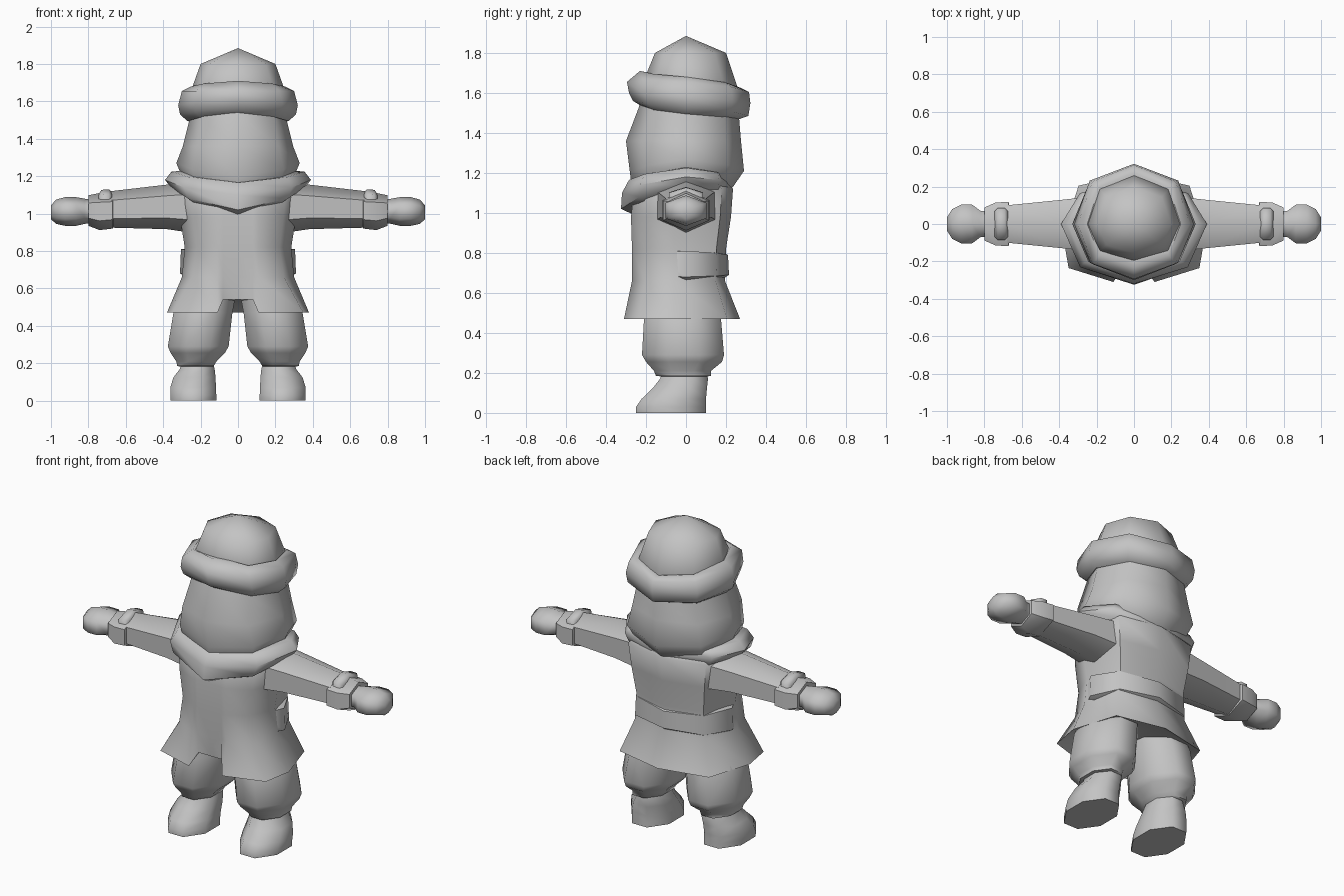
import bpy, bmesh, math

cube = bpy.data.objects.get("Cube")
if cube:
    bpy.data.objects.remove(cube, do_unlink=True)

GREY = (0.55, 0.55, 0.55, 1)
mat = bpy.data.materials.new("plain grey")
mat.use_nodes = True
mat.diffuse_color = GREY
bsdf = mat.node_tree.nodes["Principled BSDF"]
bsdf.inputs["Base Color"].default_value = GREY
bsdf.inputs["Roughness"].default_value = 0.8


def loft(name, rings, mirror=False, angle=55):
    """Skin a list of point rings, close both ends."""
    bm = bmesh.new()
    loops = [[bm.verts.new(p) for p in ring] for ring in rings]
    n = len(loops[0])
    for a, b in zip(loops, loops[1:]):
        for i in range(n):
            j = (i + 1) % n
            bm.faces.new((a[i], a[j], b[j], b[i]))
    bm.faces.new(loops[0])
    bm.faces.new(loops[-1])
    bmesh.ops.remove_doubles(bm, verts=bm.verts, dist=0.0005)
    bmesh.ops.triangulate(bm, faces=[f for f in bm.faces if len(f.verts) > 4])
    bmesh.ops.recalc_face_normals(bm, faces=bm.faces)
    mesh = bpy.data.meshes.new(name)
    bm.to_mesh(mesh)
    bm.free()
    mesh.materials.append(mat)
    ob = bpy.data.objects.new(name, mesh)
    bpy.context.collection.objects.link(ob)
    bpy.ops.object.select_all(action='DESELECT')
    ob.select_set(True)
    bpy.context.view_layer.objects.active = ob
    bpy.ops.object.shade_smooth_by_angle(angle=math.radians(angle))
    if mirror:
        ob.modifiers.new("Mirror", 'MIRROR')
    return ob


def symmetric(half):
    """Complete a half outline whose first and last points lie on x = 0."""
    return half + [(-x, y, z) for x, y, z in half[-2:0:-1]]


def octagon(w, f, b, zf, zs=None, zb=None):
    """Eight-sided ring: half width, front y, back y, heights at front/side/back."""
    zs = zf if zs is None else zs
    zb = zf if zb is None else zb
    return symmetric([(0, f, zf), (.74 * w, .72 * f, (zf + zs) / 2), (w, 0, zs),
                      (.74 * w, .72 * b, (zs + zb) / 2), (0, b, zb)])


def coat_ring(z, w, f, b, d=.78, notch=0, inset=0):
    """Coat outline; the centre front can be raised and set in for the slit."""
    return symmetric([(0, f + inset, z + notch), (.08, f + inset, z + notch), (.11, f, z),
                      (d * w, .76 * f, z), (w, -.06, z), (.78 * w, .76 * b, z), (0, b, z)])


def hexagon_x(x, hw, bottom, top):
    """Six-sided ring around the arm direction, points up and down."""
    m, h = (bottom + top) / 2, (top - bottom) / 2
    return [(x, 0, top), (x, hw, m + .5 * h), (x, hw, m - .5 * h),
            (x, 0, bottom), (x, -hw, m - .5 * h), (x, -hw, m + .5 * h)]


def leg_ring(z, x0, x1, f, b, c=.3):
    """Eight-sided ring between inner x0, outer x1, front f and back b."""
    dx, dy = (x1 - x0) * c, (b - f) * c
    return [(x0 + dx, f, z), (x1 - dx, f, z), (x1, f + dy, z), (x1, b - dy, z),
            (x1 - dx, b, z), (x0 + dx, b, z), (x0, b - dy, z), (x0, f + dy, z)]


# Coat with flared skirt and slit at the centre front
loft("coat", [
    coat_ring(1.17, .27, -.22, .20), coat_ring(1.12, .33, -.26, .235),
    coat_ring(.98, .31, -.275, .225), coat_ring(.82, .285, -.27, .20),
    coat_ring(.66, .30, -.27, .195, .82),
    coat_ring(.47, .38, -.31, .27, .92, .07, .05),
    coat_ring(.50, .33, -.26, .22, .88, .05, .04)], angle=60)

# Belt band, raised at the sides and back
loft("belt", [octagon(.26, -.2, .17, .81), octagon(.305, -.22, .21, .79, .81, .79),
              octagon(.31, -.22, .215, .69, .68, .69), octagon(.27, -.2, .17, .66)])

# Head with long beard and hair
loft("head", [octagon(.24, -.22, .24, 1.62), octagon(.26, -.235, .265, 1.53, 1.50, 1.48),
              octagon(.295, -.30, .275, 1.36), octagon(.33, -.28, .29, 1.20, 1.27, 1.21),
              octagon(.30, -.27, .235, 1.12, 1.20, 1.13), octagon(.24, -.2, .18, 1.05, 1.1, 1.1)])

# Rolled collar dropping to a point in front
loft("collar", [octagon(.28, -.24, .18, 1.17, 1.23, 1.16),
                octagon(.355, -.285, .22, 1.165, 1.225, 1.18),
                octagon(.39, -.32, .23, 1.10, 1.18, 1.15),
                octagon(.36, -.325, .225, 1.02, 1.14, 1.10),
                octagon(.29, -.26, .19, .99, 1.10, 1.06)], angle=60)

# Hat crown and its thick tilted brim
loft("hat_crown", [octagon(.0001, -.0001, .0001, 1.885), octagon(.20, -.155, .20, 1.80),
                   octagon(.25, -.20, .26, 1.69, 1.66, 1.62),
                   octagon(.24, -.19, .24, 1.60, 1.58, 1.56)])
loft("hat_brim", [octagon(.23, -.18, .24, 1.70, 1.65, 1.62),
                  octagon(.25, -.23, .275, 1.71, 1.68, 1.625),
                  octagon(.30, -.295, .315, 1.655, 1.655, 1.605),
                  octagon(.32, -.285, .322, 1.60, 1.58, 1.55),
                  octagon(.31, -.265, .312, 1.56, 1.53, 1.485),
                  octagon(.27, -.225, .255, 1.535, 1.495, 1.465),
                  octagon(.23, -.19, .22, 1.56, 1.53, 1.50)], angle=65)

# Arms: sleeve, cuff with buckle ridge, mitten hand
loft("sleeves", [hexagon_x(.20, .15, .89, 1.18), hexagon_x(.38, .13, .917, 1.155),
                 hexagon_x(.68, .10, .925, 1.12)], mirror=True)
loft("cuffs", [hexagon_x(.665, .09, .93, 1.10), hexagon_x(.67, .118, .92, 1.112),
               hexagon_x(.74, .115, .912, 1.11), hexagon_x(.80, .088, .935, 1.098),
               hexagon_x(.80, .06, .96, 1.06)], mirror=True)
loft("cuff_ridges", [hexagon_x(.675, .07, 1.03, 1.115), hexagon_x(.69, .085, 1.02, 1.13),
                     hexagon_x(.73, .085, 1.02, 1.127), hexagon_x(.745, .07, 1.03, 1.105)],
     mirror=True)
loft("hands", [hexagon_x(.79, .07, .95, 1.075), hexagon_x(.82, .07, .945, 1.08),
               hexagon_x(.865, .103, .935, 1.088), hexagon_x(.925, .103, .935, 1.088),
               hexagon_x(.972, .08, .945, 1.075), hexagon_x(1.0, .035, .97, 1.045)],
     mirror=True, angle=70)

# Baggy trouser legs
loft("trousers", [leg_ring(.60, .005, .28, -.18, .15), leg_ring(.47, .03, .345, -.21, .175),
                  leg_ring(.29, .05, .375, -.22, .19), leg_ring(.255, .07, .36, -.20, .18),
                  leg_ring(.21, .115, .33, -.16, .125), leg_ring(.185, .13, .325, -.15, .125),
                  leg_ring(.18, .15, .29, -.10, .09)], mirror=True, angle=65)

# Boots with the toe stretched forward
loft("boots", [leg_ring(.22, .14, .30, -.11, .10), leg_ring(.17, .125, .31, -.13, .11),
               leg_ring(.125, .12, .345, -.165, .105), leg_ring(.07, .118, .362, -.222, .10),
               leg_ring(.03, .116, .362, -.25, .10), leg_ring(0, .116, .36, -.25, .10)],
     mirror=True, angle=60)
